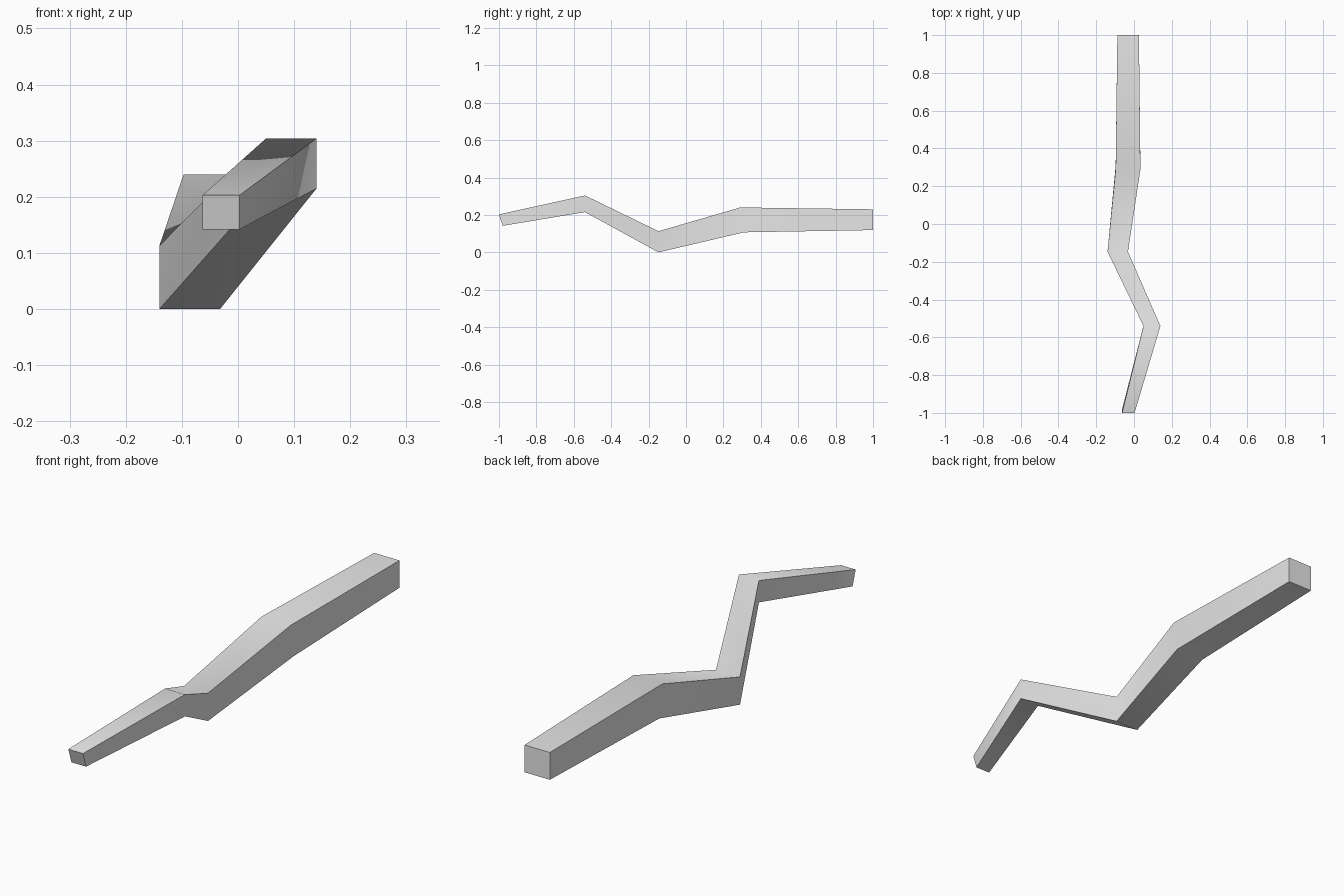
import bpy
import bmesh
import math

cube = bpy.data.objects.get("Cube")
if cube:
    bpy.data.objects.remove(cube, do_unlink=True)

# One plain grey material
grey = bpy.data.materials.new("light_grey")
grey.use_nodes = True
colour = (0.8, 0.8, 0.8, 1.0)
grey.diffuse_color = colour
grey.node_tree.nodes["Principled BSDF"].inputs["Base Color"].default_value = colour

# Square sections along the limb:
# left x, right x, bottom z, top z, bottom y, top y
sections = [
    (-0.063, 0.003, 0.142, 0.203, -0.98, -1.0),
    (0.05, 0.14, 0.215, 0.304, -0.54, -0.54),
    (-0.14, -0.032, 0.0, 0.113, -0.147, -0.147),
    (-0.097, 0.034, 0.107, 0.24, 0.31, 0.29),
    (-0.088, 0.026, 0.119, 0.23, 1.0, 1.0),
]


def make_limb(name, sections):
    """Bridge four-cornered sections into a closed bent bar."""
    bm = bmesh.new()
    rings = []
    for x0, x1, z0, z1, y_low, y_high in sections:
        corners = [(x0, y_low, z0), (x1, y_low, z0),
                   (x1, y_high, z1), (x0, y_high, z1)]
        rings.append([bm.verts.new(c) for c in corners])
    for a, b in zip(rings, rings[1:]):
        for i in range(4):
            j = (i + 1) % 4
            bm.faces.new((a[i], a[j], b[j], b[i]))
    bm.faces.new(rings[0])
    bm.faces.new(rings[-1])
    bmesh.ops.recalc_face_normals(bm, faces=bm.faces)
    mesh = bpy.data.meshes.new(name)
    bm.to_mesh(mesh)
    bm.free()
    obj = bpy.data.objects.new(name, mesh)
    bpy.context.collection.objects.link(obj)
    return obj


# Bent tapering limb, soft across the bends and sharp along the corners
limb = make_limb("bent_limb", sections)
limb.data.materials.append(grey)
bpy.ops.object.select_all(action="DESELECT")
limb.select_set(True)
bpy.context.view_layer.objects.active = limb
bpy.ops.object.shade_smooth_by_angle(angle=math.radians(55))
